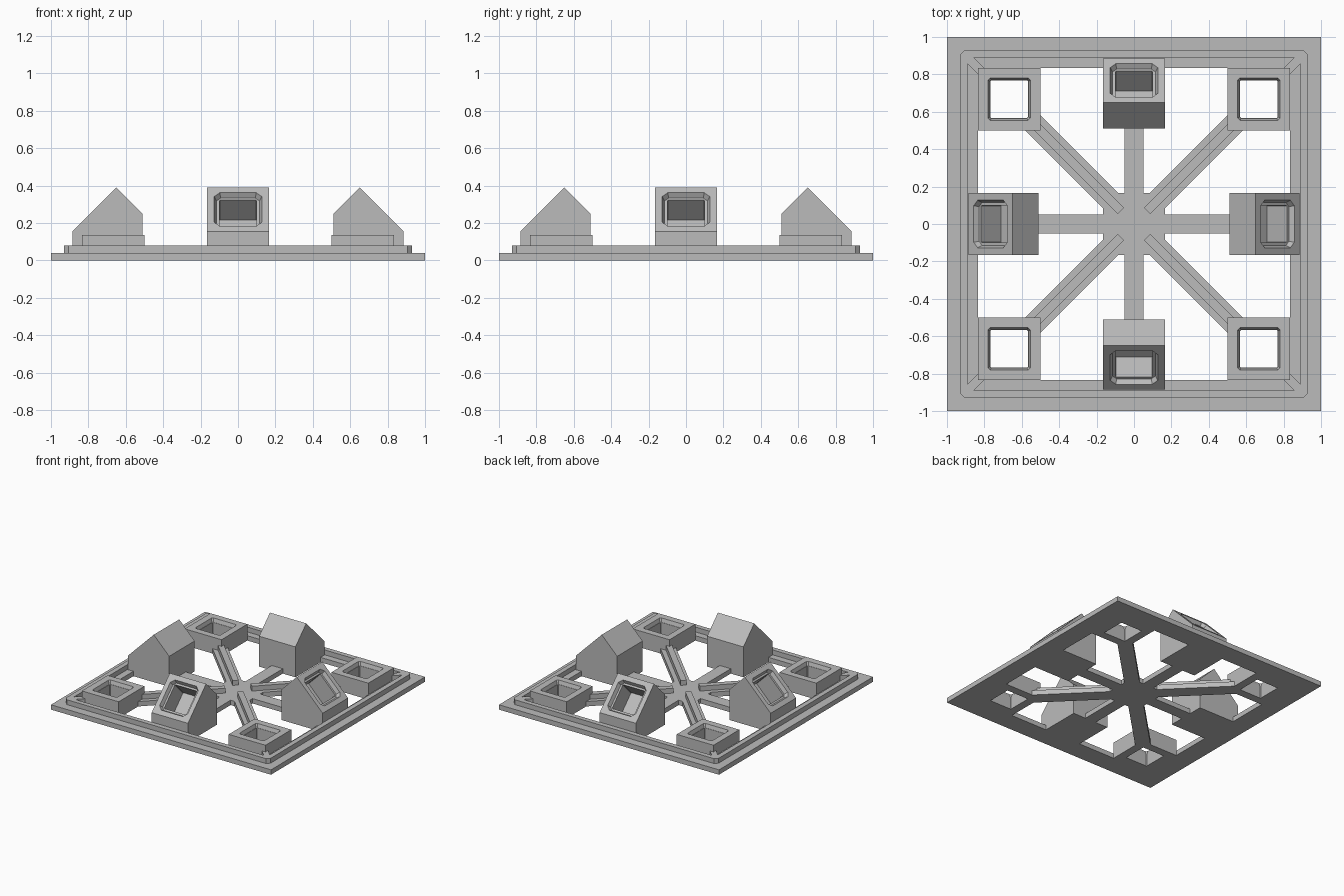
import bpy, bmesh
from math import pi
from mathutils import Matrix

old = bpy.data.objects.get("Cube")
if old:
    bpy.data.objects.remove(old, do_unlink=True)

grey = bpy.data.materials.new("plain_grey")
grey.use_nodes = True
GREY = (0.5, 0.5, 0.5, 1)
grey.diffuse_color = GREY
grey.node_tree.nodes["Principled BSDF"].inputs["Base Color"].default_value = GREY


def add_object(name, bm, matrix=Matrix()):
    bmesh.ops.remove_doubles(bm, verts=bm.verts, dist=1e-5)
    bmesh.ops.transform(bm, matrix=matrix, verts=bm.verts)
    bmesh.ops.recalc_face_normals(bm, faces=bm.faces)
    mesh = bpy.data.meshes.new(name)
    bm.to_mesh(mesh)
    bm.free()
    mesh.materials.append(grey)
    obj = bpy.data.objects.new(name, mesh)
    bpy.context.scene.collection.objects.link(obj)
    return obj


def loft(name, sections, ring=False, matrix=Matrix()):
    """Square sections (half size, corner cut, z) joined in order."""
    bm = bmesh.new()
    loops = []
    for h, c, z in sections:
        k = h - c
        outline = [(h, -k), (h, k), (k, h), (-k, h),
                   (-h, k), (-h, -k), (-k, -h), (k, -h)]
        loops.append([bm.verts.new((x, y, z)) for x, y in outline])
    pairs = list(zip(loops, loops[1:]))
    if ring:
        pairs.append((loops[-1], loops[0]))
    else:
        bm.faces.new(loops[0])
        bm.faces.new(loops[-1])
    for a, b in pairs:
        for i in range(8):
            j = (i + 1) % 8
            bm.faces.new((a[i], a[j], b[j], b[i]))
    return add_object(name, bm, matrix)


def frame_ring(name, outer, cut, inner, z0, z1):
    return loft(name, [(outer, cut, z0), (outer, cut, z1),
                       (inner, 0, z1), (inner, 0, z0)], ring=True)


def prism(name, profile, half_width):
    """Profile in the y-z plane, extruded along x."""
    bm = bmesh.new()
    face = bm.faces.new([bm.verts.new((-half_width, y, z)) for y, z in profile])
    out = bmesh.ops.extrude_face_region(bm, geom=[face])
    moved = [v for v in out["geom"] if isinstance(v, bmesh.types.BMVert)]
    bmesh.ops.translate(bm, vec=(2 * half_width, 0, 0), verts=moved)
    return add_object(name, bm)


def bar(name, half_width, y0, y1, z0, z1):
    return prism(name, [(y0, z0), (y1, z0), (y1, z1), (y0, z1)], half_width)


def carve(obj, cutter):
    mod = obj.modifiers.new("opening", "BOOLEAN")
    mod.operation = "DIFFERENCE"
    mod.solver = "EXACT"
    mod.object = cutter
    bpy.context.view_layer.objects.active = obj
    bpy.ops.object.modifier_apply(modifier=mod.name)
    bpy.data.objects.remove(cutter, do_unlink=True)


def four_ways(obj, start=0.0):
    """Place the part on all four sides, or corners with a start angle."""
    base = obj.name
    for i in range(4):
        o = obj if i == 0 else obj.copy()
        o.name = f"{base}_{i + 1}"
        if i:
            bpy.context.scene.collection.objects.link(o)
        o.rotation_euler = (0, 0, start + i * pi / 2)


# Square frame with a raised rim
STEP, RIM = 0.04, 0.08
frame_ring("base_frame", 1.0, 0, 0.835, 0, STEP)
frame_ring("raised_rim", 0.93, 0.025, 0.89, STEP, RIM)

# Hub and spokes
loft("hub", [(0.167, 0, 0), (0.167, 0, STEP)])
four_ways(bar("straight_spoke", 0.05, -0.55, -0.1, 0, STEP))
four_ways(bar("diagonal_spoke", 0.058, -0.775, -0.1, 0, STEP), pi / 4)
four_ways(bar("spoke_ridge", 0.023, -0.775, -0.1, STEP, RIM), pi / 4)
four_ways(bar("corner_ridge", 0.023, -1.265, -1.16, STEP, RIM), pi / 4)

# Corner sockets with a through hole
PAD, TOP = 0.6675, 0.135
spot = Matrix.Translation((PAD, -PAD, 0))
socket = loft("corner_socket", [(0.1675, 0, 0), (0.1675, 0, TOP)], matrix=spot)
carve(socket, loft("socket_cutter", [
    (0.113, 0.012, TOP + 0.02), (0.113, 0.012, TOP), (0.103, 0.008, TOP - 0.03),
    (0.1, 0.004, TOP - 0.03), (0.1, 0.004, -0.02)], matrix=spot))
four_ways(socket)

# Gabled blocks with a deep window in the outer slope
gable = prism("gabled_block", [(-0.885, 0), (-0.51, 0), (-0.51, 0.25),
                               (-0.65, 0.39), (-0.885, 0.155)], 0.165)
slope = Matrix.Translation((0, -0.7675, 0.2725)) @ Matrix.Rotation(pi / 4, 4, "X")
carve(gable, loft("window_cutter", [
    (0.127, 0.03, 0.02), (0.127, 0.03, 0), (0.115, 0.022, -0.03),
    (0.1, 0.004, -0.03), (0.1, 0.004, -0.18)], matrix=slope))
four_ways(gable)
